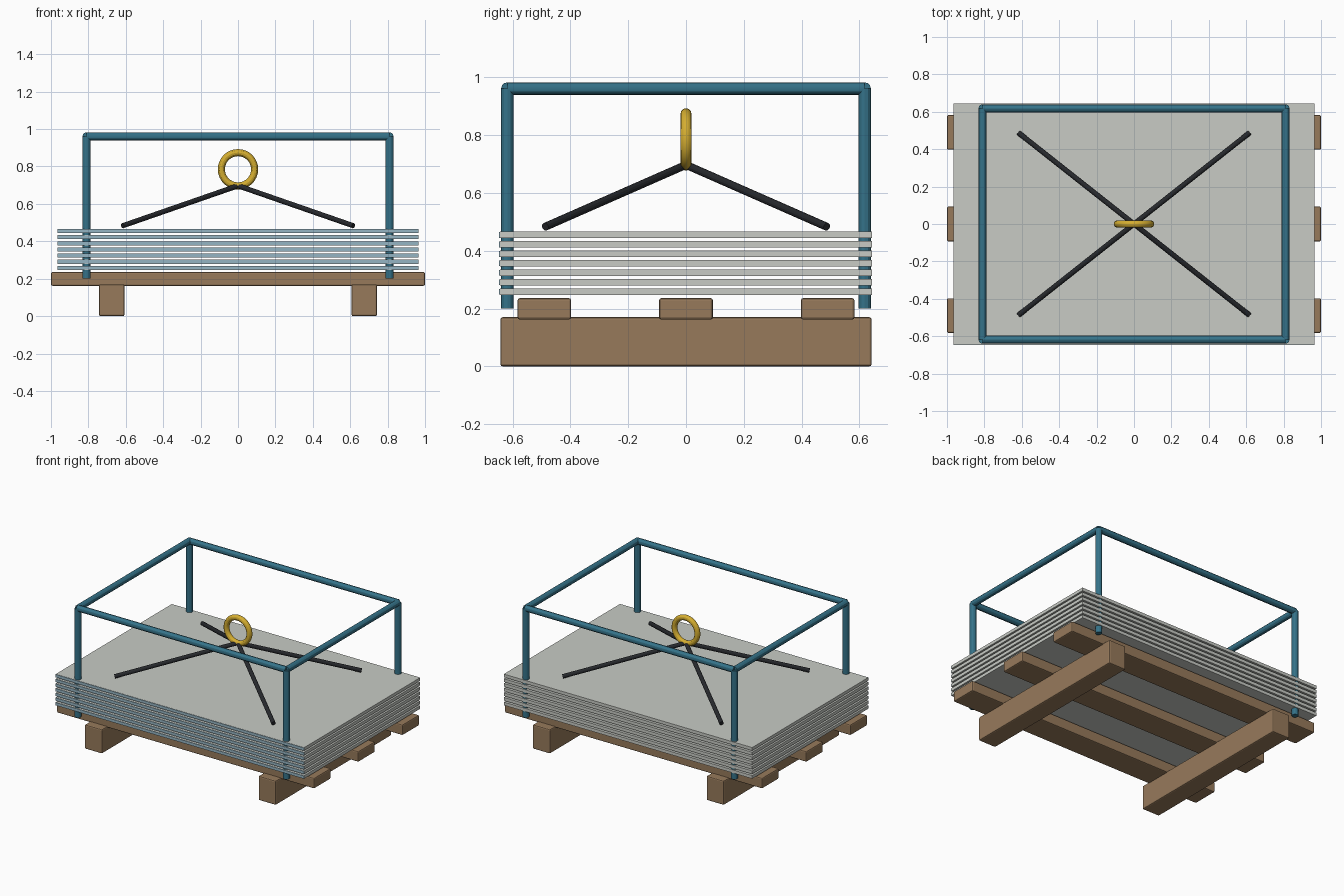
import bpy
from mathutils import Vector

if "Cube" in bpy.data.objects:
    bpy.data.objects.remove(bpy.data.objects["Cube"])


def material(name, color):
    m = bpy.data.materials.new(name)
    m.diffuse_color = (*color, 1)
    m.use_nodes = True
    m.node_tree.nodes["Principled BSDF"].inputs["Base Color"].default_value = m.diffuse_color
    return m


WOOD = material("wood", (0.31, 0.195, 0.105))
BOARD = material("board", (0.58, 0.60, 0.56))
EDGE = material("board_edge", (0.30, 0.46, 0.55))
STEEL = material("blue_steel", (0.035, 0.17, 0.25))
CABLE = material("cable", (0.02, 0.022, 0.026))
YELLOW = material("yellow", (0.66, 0.42, 0.03))


def box(name, loc, size, mat, bevel=0):
    bpy.ops.mesh.primitive_cube_add(size=1, location=loc)
    o = bpy.context.object
    o.name = name
    o.scale = size
    bpy.ops.object.transform_apply(location=False, rotation=False, scale=True)
    o.data.materials.append(mat)
    if bevel:
        b = o.modifiers.new("bevel", 'BEVEL')
        b.width = bevel
        b.segments = 2
    return o


def rod(name, a, b, r, mat, sides=12):
    a, b = Vector(a), Vector(b)
    d = b - a
    bpy.ops.mesh.primitive_cylinder_add(vertices=sides, radius=r, depth=d.length,
                                        location=(a + b) / 2)
    o = bpy.context.object
    o.name = name
    o.rotation_euler = d.to_track_quat('Z', 'Y').to_euler()
    o.data.materials.append(mat)
    bpy.ops.object.shade_smooth_by_angle()
    return o


# Pallet: two cross bearers carrying three long planks
for x in (-0.675, 0.675):
    box("pallet_bearer", (x, 0, 0.085), (0.135, 1.284, 0.17), WOOD, 0.008)
for y in (-0.49, 0, 0.49):
    box("pallet_plank", (0, y, 0.199), (2, 0.186, 0.074), WOOD, 0.008)

# Stack of seven sheets, each with a coloured front edge strip
for i in range(7):
    z = 0.258 + i * 0.0328
    box("sheet", (0, 0, z), (1.93, 1.287, 0.022), BOARD)
    box("sheet_front_edge", (0, -0.645, z), (1.93, 0.005, 0.02), EDGE)

# Tubular guard frame
X, Y, TOP, R = 0.81, 0.618, 0.961, 0.0215
for s in (-1, 1):
    rod("frame_long_rail", (-X, s * Y, TOP), (X, s * Y, TOP), R, STEEL)
    rod("frame_short_rail", (s * X, -Y, TOP), (s * X, Y, TOP), R, STEEL)
    for t in (-1, 1):
        rod("frame_post", (s * X, t * Y, 0.2), (s * X, t * Y, TOP), R, STEEL)
        # Lifting sling legs
        rod("sling_leg", (0, 0, 0.697), (s * 0.617, t * 0.487, 0.483), 0.014, CABLE)

# Lifting ring
bpy.ops.mesh.primitive_torus_add(location=(0, 0, 0.785), rotation=(1.5707963, 0, 0),
                                 major_radius=0.089, minor_radius=0.019,
                                 major_segments=32, minor_segments=12)
ring = bpy.context.object
ring.name = "lifting_ring"
ring.data.materials.append(YELLOW)
bpy.ops.object.shade_smooth_by_angle()
